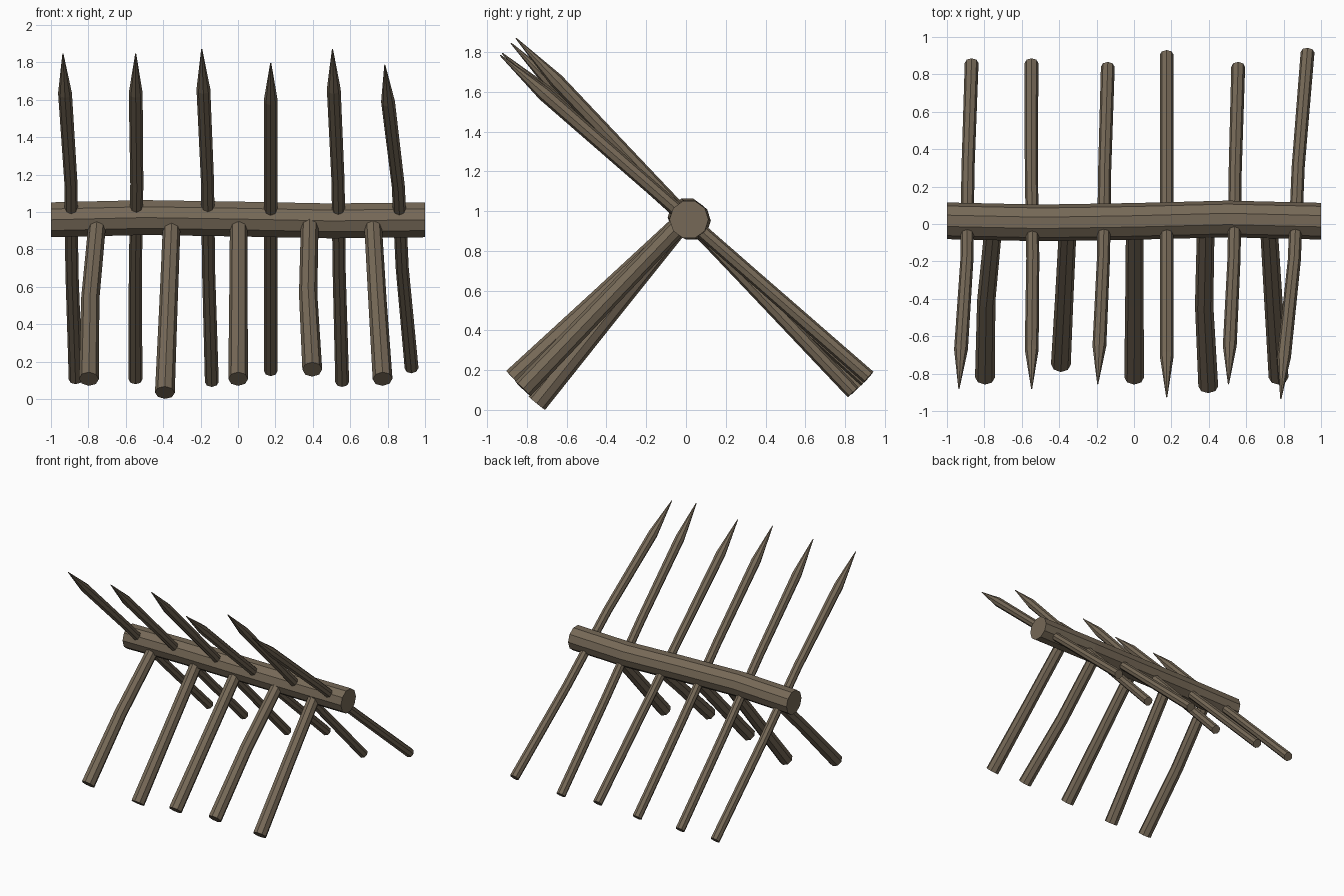
import bpy, bmesh, math
from mathutils import Vector

if "Cube" in bpy.data.objects:
    bpy.data.objects.remove(bpy.data.objects["Cube"])

wood = bpy.data.materials.new("weathered wood")
wood.diffuse_color = (0.18, 0.14, 0.095, 1)
wood.use_nodes = True
wood.node_tree.nodes["Principled BSDF"].inputs["Base Color"].default_value = wood.diffuse_color


def pole(name, pts, radii, sides):
    """Faceted, slightly crooked pole: rings square to its overall axis."""
    pts = [Vector(p) for p in pts]
    axis = (pts[-1] - pts[0]).normalized()
    side = Vector((0, 1, 0)) if abs(axis.x) > 0.9 else Vector((1, 0, 0))
    u = (side - axis * side.dot(axis)).normalized()
    v = axis.cross(u)
    bm = bmesh.new()
    rings = []
    for p, r in zip(pts, radii):
        ring = []
        for i in range(sides):
            a = 2 * math.pi * i / sides
            ring.append(bm.verts.new(p + r * (u * math.cos(a) + v * math.sin(a))))
        rings.append(ring)
    for a, b in zip(rings, rings[1:]):
        for i in range(sides):
            j = (i + 1) % sides
            bm.faces.new((a[i], a[j], b[j], b[i]))
    bm.faces.new(rings[0][::-1])
    bm.faces.new(rings[-1])
    bmesh.ops.recalc_face_normals(bm, faces=bm.faces)
    mesh = bpy.data.meshes.new(name)
    bm.to_mesh(mesh)
    bm.free()
    mesh.materials.append(wood)
    ob = bpy.data.objects.new(name, mesh)
    bpy.context.collection.objects.link(ob)


# Main horizontal log
pole("main_log",
     [(-1, .017, .958), (-.5, .006, .970), (0, .014, .962), (.5, .027, .952), (1, .015, .958)],
     [.098] * 5, 10)

# Sharpened stakes: x along the length, butt (y, z), tip (y, z)
T = (0, .33, .6, .88, 1)
stakes = [
    ((-.868, -.888, -.893, -.925, -.936), (.86, .105), (-.88, 1.845)),
    ((-.548, -.549, -.541, -.547, -.547), (.86, .105), (-.88, 1.845)),
    ((-.140, -.157, -.163, -.185, -.194), (.84, .09), (-.855, 1.87)),
    ((.175, .175, .175, .175, .175), (.905, .15), (-.925, 1.795)),
    ((.557, .541, .535, .512, .505), (.84, .09), (-.855, 1.87)),
    ((.928, .878, .857, .802, .785), (.918, .165), (-.935, 1.785)),
]
for n, (xs, b, t) in enumerate(stakes, 1):
    pts = [(x, b[0] + (t[0] - b[0]) * k, b[1] + (t[1] - b[1]) * k) for x, k in zip(xs, T)]
    pole(f"stake_{n}", pts, (.037, .035, .035, .037, .003), 8)

# Support legs: x at log, middle and foot, then foot (y, z)
legs = [
    ((-.75, -.79, -.797), (-.82, .107)),
    ((-.353, -.372, -.391), (-.75, .034)),
    ((.004, .002, .001), (-.82, .107)),
    ((.384, .375, .397), (-.868, .158)),
    ((.72, .745, .773), (-.82, .107)),
]
for n, (xs, f) in enumerate(legs, 1):
    pts = [(x, f[0] * k, .965 + (f[1] - .965) * k) for x, k in zip(xs, (0, .5, 1))]
    pole(f"support_leg_{n}", pts, (.047, .049, .053), 8)
